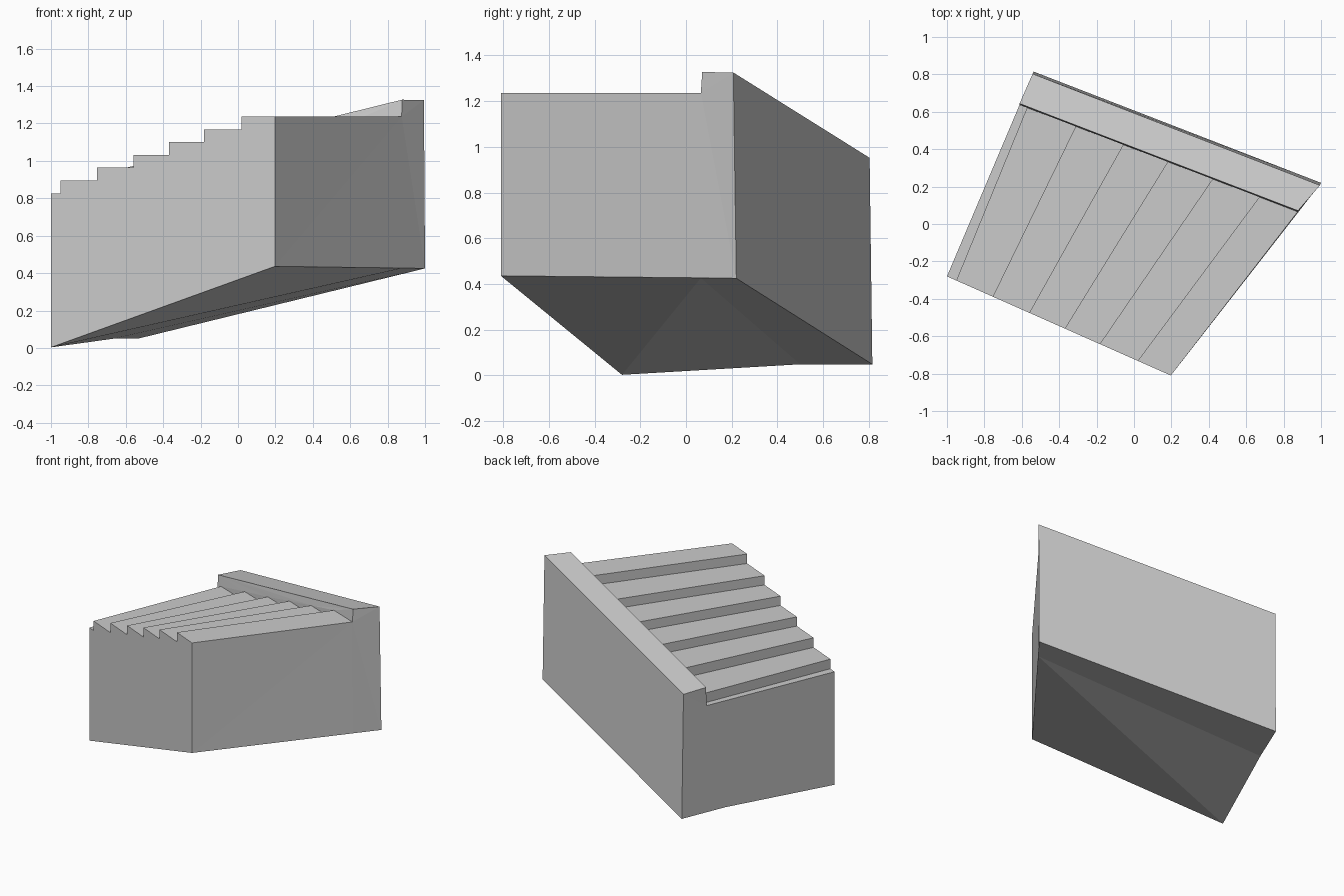
import bpy, bmesh

if "Cube" in bpy.data.objects:
    bpy.data.objects.remove(bpy.data.objects["Cube"])

mat = bpy.data.materials.new("concrete grey")
mat.diffuse_color = (0.6, 0.6, 0.6, 1)
mat.use_nodes = True
mat.node_tree.nodes["Principled BSDF"].inputs["Base Color"].default_value = mat.diffuse_color

# Where each riser meets the front wall and the parapet, and the tread heights
front_x = [-1.0, -0.95, -0.755, -0.56, -0.37, -0.183, 0.02, 0.197]
back_x = [-0.612, -0.572, -0.312, -0.058, 0.18, 0.42, 0.67, 0.875]
tread_z = [0.825, 0.895, 0.965, 1.032, 1.1, 1.167, 1.236]


def front_pt(x, z):
    return (x, -0.28 - 0.4428 * (x + 1.0), z)


def back_pt(x, z):
    return (x, 0.637 - 0.3846 * (x + 0.612), z)


bm = bmesh.new()


def face(*verts):
    bm.faces.new(verts)


# Underside corners
a = bm.verts.new(front_pt(-1.0, 0.003))
b = bm.verts.new(front_pt(0.197, 0.436))
m = bm.verts.new((0.88, 0.065, 0.427))
c = bm.verts.new((1.0, 0.22, 0.425))
d = bm.verts.new((-0.537, 0.815, 0.049))
e = bm.verts.new((-0.668, 0.5, 0.049))

# Parapet top corners
front_left = bm.verts.new((-0.612, 0.644, 0.96))
front_right = bm.verts.new((0.877, 0.071, 1.327))
back_left = bm.verts.new((-0.542, 0.803, 0.952))
back_right = bm.verts.new((0.994, 0.207, 1.325))

# Treads and risers
fronts, backs = [], []
for i, z in enumerate(tread_z):
    f = [bm.verts.new(front_pt(x, z)) for x in front_x[i:i + 2]]
    k = [bm.verts.new(back_pt(x, z)) for x in back_x[i:i + 2]]
    face(f[0], f[1], k[1], k[0])
    if fronts:
        face(fronts[-1], f[0], k[0], backs[-1])
    fronts += f
    backs += k

# Walls with stepped edges
face(a, b, *reversed(fronts))
face(*backs, front_right, front_left)
# Side and back walls
face(b, m, c, back_right, front_right, backs[-1], fronts[-1])
face(a, fronts[0], backs[0], front_left, back_left, d, e)
face(c, d, back_left, back_right)
# Parapet top
face(front_left, front_right, back_right, back_left)
# Sloping underside
face(a, m, b)
face(a, e, m)
face(e, d, c, m)

bmesh.ops.recalc_face_normals(bm, faces=bm.faces[:])
# Split the walls so that slightly bent ones stay clean
bmesh.ops.triangulate(bm, faces=[f for f in bm.faces if len(f.verts) > 4])
mesh = bpy.data.meshes.new("staircase")
bm.to_mesh(mesh)
bm.free()
mesh.materials.append(mat)
stairs = bpy.data.objects.new("staircase", mesh)
bpy.context.collection.objects.link(stairs)
